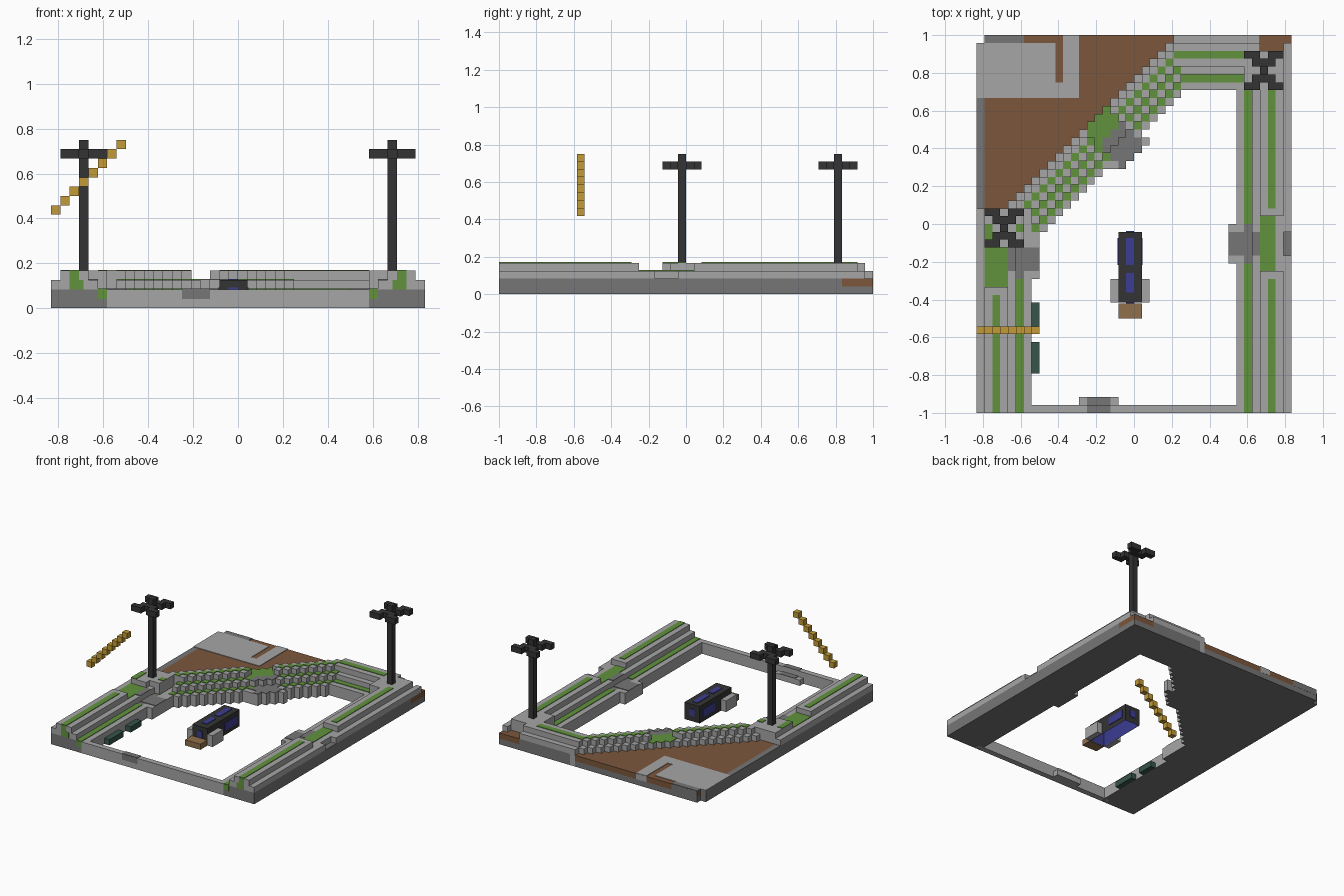
import bpy
import bmesh

default_cube = bpy.data.objects.get("Cube")
if default_cube:
    bpy.data.objects.remove(default_cube)

UNIT = 1 / 24      # edge of one block
WIDE, LONG = 40, 48
SKIN = 0.1         # thickness of painted plates, in blocks


def material(name, red, green, blue):
    mat = bpy.data.materials.new(name)
    mat.use_nodes = True
    mat.diffuse_color = (red, green, blue, 1)
    mat.node_tree.nodes["Principled BSDF"].inputs["Base Color"].default_value = (red, green, blue, 1)
    return mat


LIGHT = material("light concrete", .38, .38, .38)
DARK = material("dark concrete", .18, .18, .18)
EARTH = material("brown earth", .2, .095, .045)
GRASS = material("green seats", .12, .29, .048)
BLACK = material("black metal", .034, .034, .036)
YELLOW = material("yellow block", .54, .33, .04)
BLUE = material("blue glass", .045, .045, .29)
TAN = material("tan wood", .28, .16, .07)
TEAL = material("dark teal", .038, .09, .07)


def build(name, mat, boxes, underside=DARK):
    """One object from boxes given as (x0, x1, y0, y1, z0, z1) in blocks."""
    bm = bmesh.new()
    for x0, x1, y0, y1, z0, z1 in boxes:
        ring = [(x0, y0), (x1, y0), (x1, y1), (x0, y1)]
        low, high = [[bm.verts.new(((x - WIDE / 2) * UNIT, (y - LONG / 2) * UNIT, z * UNIT))
                      for x, y in ring] for z in (z0, z1)]
        bm.faces.new(high)
        bottom = bm.faces.new(low[::-1])
        bottom.material_index = 1 if z0 == 0 else 0
        for a in range(4):
            b = (a + 1) % 4
            bm.faces.new((low[a], low[b], high[b], high[a]))
    mesh = bpy.data.meshes.new(name)
    bm.to_mesh(mesh)
    bm.free()
    mesh.materials.append(mat)
    mesh.materials.append(underside or mat)
    obj = bpy.data.objects.new(name, mesh)
    bpy.context.collection.objects.link(obj)
    return obj


def paint(name, mat, areas):
    """Thin plates lying on top, given as (x0, x1, y0, y1, height)."""
    return build(name, mat, [(*a, a[-1] + SKIN) for a in areas])


def flip(boxes):
    return [(WIDE - b[1], WIDE - b[0], *b[2:]) for b in boxes]


def side_stand(side, ends, ledges, ridges, floor, tunnel, stripes):
    """Stepped long stand, described on the right-hand side and flipped when needed."""
    place = flip if side == "left" else list
    y0, y1 = tunnel
    build(side + "_base", DARK, place([(34, 40, 0, ends, 0, 2)]))
    build(side + "_inner_wall", LIGHT, place([(33, 34, 0, ends, 0, 2)]))
    build(side + "_ledge", LIGHT, place([(39, 40, a, b, 2, 3) for a, b in ledges]))
    build(side + "_ridge", LIGHT, place([(36, 39, a, b, 2, 4) for a, b in ridges]))
    build(side + "_step", LIGHT, place([(35, 36, 0, ends, 2, 3)]))
    build(side + "_gangway", LIGHT, place([(36, 39, *floor, 2, 3)]))
    build(side + "_tunnel_mouth", LIGHT, place([(32, 33, y0 - 1, y1 + 1, 0, 2)]))
    paint(side + "_tunnel_floor", DARK, place([(35, 36, y0, y1, 3), (32, 35, y0, y1, 2)]))
    paint(side + "_upper_seats", GRASS, place([(37, 38, a, b, 4) for a, b in stripes]))
    paint(side + "_lower_seats", GRASS, place([(34, 35, 0, y0 - 1, 2), (34, 35, y1 + 1, ends, 2)]))
    # seat ends showing on the front face
    build(side + "_seat_ends", GRASS, place([(36.5, 38, -SKIN / 4, 0, 2, 3), (37, 38, -SKIN / 4, 0, 3, 4),
                                             (34, 35, -SKIN / 4, 0, 1, 2)]))


side_stand("right", 44, [(0, 20), (23, 44)], [(0, 18), (25, 46)], (18, 25), (20, 23), [(0, 17), (26, 42)])
side_stand("left", 26, [(0, 26)], [(0, 16), (21, 26)], (16, 21), (18, 21), [(0, 15)])
paint("right_gangway_seats", GRASS, [(36, 38, 18, 25, 3)])
paint("left_gangway_seats", GRASS, [(1, 4, 16, 21, 3)])
build("left_corner_block", LIGHT, [(4, 6, 22, 26, 2, 4)])
paint("left_corner_seats", GRASS, [(1, 2, 21, 24, 4), (5, 6, 23, 24, 4)])

# back stand and its corner
build("back_base", DARK, [(26, 36, 42, LONG, 0, 2), (36, WIDE, 44, LONG, 0, 1)])
build("back_inner_wall", LIGHT, [(26, 34, 41, 42, 0, 2)])
build("back_corner_earth", EARTH, [(36, WIDE, 44, LONG, 1, 2)])
build("back_ledge", LIGHT, [(26, 36, 47, LONG, 2, 3)])
build("back_ridge", LIGHT, [(26, 36, 44, 47, 2, 4)])
build("back_step", LIGHT, [(26, 36, 43, 44, 2, 3)])
build("back_corner_block", LIGHT, [(34, 39, 41, 46, 2, 4), (39, WIDE, 44, 47, 2, 3)])
paint("back_seats", GRASS, [(26, 34, 45, 46, 4), (26, 34, 42, 43, 2)])

# front wall with its gate
build("front_wall", LIGHT, [(6, 34, 0, 1, 0, 2)], LIGHT)
build("front_gate_sill", LIGHT, [(13, 18, 1, 2, 0, 1)], LIGHT)
paint("front_gate_top", DARK, [(14, 17, 0, 1, 2), (14, 17, 1, 2, 1)])
build("front_gate_face", DARK, [(14, 17, -SKIN / 4, 0, 1, 2)])

# diagonal stand: height and colour follow the distance across the band
HEIGHTS = {15: 2, 16: 2, 17: 3, 18: 3, 19: 4, 20: 4, 21: 4, 22: 3}
stand, seats, passage, passage_seats = [], [], [], []
for i in range(1, 26):
    for j in range(20, LONG):
        across, along = j - i, i + j
        in_passage = 49 <= along <= 54
        near_passage = 48 <= along <= 55
        if not (13 if near_passage else 15) <= across <= 22 or (i < 7 and j < 26):
            continue
        if in_passage:
            height = 3 if across > 16 else 2
            (passage if across < 19 else passage_seats).append((i, i + 1, j, j + 1, height))
        else:
            height = HEIGHTS.get(across, 2)
            if across in (16, 18, 20):
                seats.append((i, i + 1, j, j + 1, height))
        stand.append((i, i + 1, j, j + 1, 0, height))
build("diagonal_stand", LIGHT, stand)
paint("diagonal_seats", GRASS, seats)
paint("diagonal_passage", DARK, passage)
paint("diagonal_passage_seats", GRASS, passage_seats)

# earth yard behind the diagonal stand
rows = [(i, i + 1, max(26, i + 23), LONG) for i in range(1, 26)]
build("yard_base", DARK, [(*r, 0, 1) for r in rows])
build("yard_earth", EARTH, [(*r, 1, 2) for r in rows])
build("yard_edge", DARK, [(0, 1, 26, 47, 0, 2)])
paint("yard_paving", LIGHT, [(0, 10, 40, 47, 2), (10, 11, 40, 42, 2), (11, 13, 40, LONG, 2)])
paint("yard_dark_strip", DARK, [(1, 6, 47, LONG, 2)])
build("yard_back_strip", DARK, [(1, 6, LONG, LONG + SKIN / 4, 1, 2)])
build("yard_back_paving", LIGHT, [(11, 13, LONG, LONG + SKIN / 4, 1, 2)])

# floodlight masts with cross-shaped heads
for side, x, y in (("left", 3, 23), ("right", 36, 43)):
    build(side + "_mast", BLACK, [(x, x + 1, y, y + 1, 4, 18)])
    head = []
    for sy in (-1, 1):
        head.append((x - 1, x + 2, y + sy, y + sy + 1, 16, 17))
        for x0 in (x - 2, x + 1):
            head.append((x0, x0 + 2, y + 2 * sy, y + 2 * sy + 1, 16, 17))
    build(side + "_mast_head", BLACK, head)

# floating diagonal row of blocks
build("yellow_block_row", YELLOW, [(n, n + 1, 10, 11, n + 10, n + 11) for n in range(8)])

# benches beside the left stand
build("benches", TEAL, [(7, 8, 5, 9, 0, 1), (7, 8, 11, 14, 0, 1)], TEAL)


# hollow cabin in the middle, open underneath
def open_shell(name, mat, box):
    shell = build(name, mat, [box], None)
    bm = bmesh.new()
    bm.from_mesh(shell.data)
    bmesh.ops.delete(bm, geom=[f for f in bm.faces if f.normal.z < -.5], context="FACES")
    bm.to_mesh(shell.data)
    bm.free()


open_shell("cabin_body", BLACK, (18, 21, 14, 23, 0, 3))
open_shell("cabin_lining", BLUE, (18 + SKIN, 21 - SKIN, 14 + SKIN, 23 - SKIN, 0, 3 - SKIN))
windows = [(15.3, 17.8), (18.8, 22.2)]
paint("cabin_roof_windows", BLUE, [(19, 20, a, b, 3) for a, b in windows])
build("cabin_side_windows", BLUE, [(x, x + SKIN, 18.8, 22.2, .8, 2.2) for x in (18 - SKIN, 21)])
build("cabin_end_windows", BLUE, [(19, 20, y, y + SKIN, 1, 2.2) for y in (14 - SKIN, 23)])
build("cabin_side_blocks", LIGHT, [(17, 18, 14, 17, 0, 2), (21, 22, 14, 17, 0, 2)], LIGHT)
build("cabin_doorstep", TAN, [(18, 21, 12, 14 - SKIN, 0, 1)], TAN)
